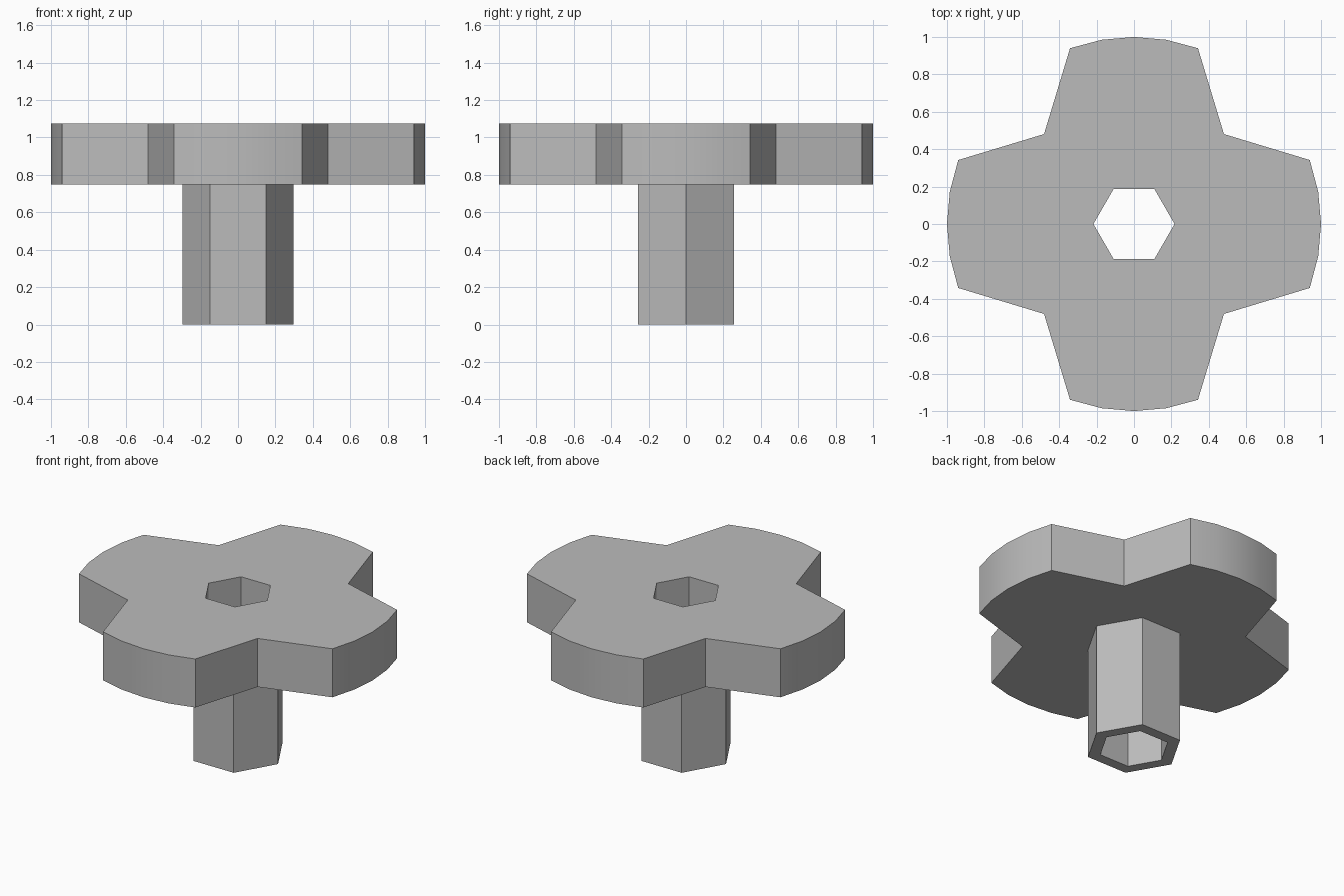
import bpy
import bmesh
from math import cos, sin, radians

if "Cube" in bpy.data.objects:
    bpy.data.objects.remove(bpy.data.objects["Cube"], do_unlink=True)

TOP, PLATE_BASE = 1.075, 0.75
NOTCH_RADIUS = 0.68
OUTER, BORE = 0.297, 0.217

grey = bpy.data.materials.new("plain grey")
grey.use_nodes = True
colour = (0.5, 0.5, 0.5, 1)
grey.diffuse_color = colour
grey.node_tree.nodes["Principled BSDF"].inputs["Base Color"].default_value = colour


def polar(radius, degrees):
    return radius * cos(radians(degrees)), radius * sin(radians(degrees))


def hexagon(radius):
    return [polar(radius, 60 * i) for i in range(6)]


# Four rounded lobes with a V notch between neighbours
lobes = []
for quarter in range(4):
    lobes += [polar(1, 90 * quarter + a) for a in (-20, -10, 0, 10, 20)]
    lobes.append(polar(NOTCH_RADIUS, 90 * quarter + 45))

bm = bmesh.new()


def ring(points, z):
    verts = [bm.verts.new((x, y, z)) for x, y in points]
    edges = [bm.edges.new((v, verts[i - 1])) for i, v in enumerate(verts)]
    return verts, edges


def wall(lower, upper):
    a, b = lower[0], upper[0]
    for i in range(len(a)):
        bm.faces.new((a[i - 1], a[i], b[i], b[i - 1]))


def cap(outline, hole):
    bmesh.ops.triangle_fill(bm, edges=outline[1] + hole[1], use_beauty=True)


# Lobed plate, hexagonal shaft and through bore as one closed body
plate_low, plate_high = ring(lobes, PLATE_BASE), ring(lobes, TOP)
shaft_low, shaft_high = ring(hexagon(OUTER), 0), ring(hexagon(OUTER), PLATE_BASE)
bore_low, bore_high = ring(hexagon(BORE), 0), ring(hexagon(BORE), TOP)
wall(plate_low, plate_high)
wall(shaft_low, shaft_high)
wall(bore_low, bore_high)
cap(plate_high, bore_high)
cap(plate_low, shaft_high)
cap(shaft_low, bore_low)

# Merge the flat caps' triangles and orient everything outwards
bmesh.ops.recalc_face_normals(bm, faces=bm.faces)

mesh = bpy.data.meshes.new("lobed_plate_on_hollow_shaft")
bm.to_mesh(mesh)
bm.free()
mesh.materials.append(grey)
body = bpy.data.objects.new("lobed_plate_on_hollow_shaft", mesh)
bpy.context.collection.objects.link(body)

# Smooth lobe rims, crisp corners
bpy.context.view_layer.objects.active = body
body.select_set(True)
bpy.ops.object.shade_smooth_by_angle(angle=radians(30))
